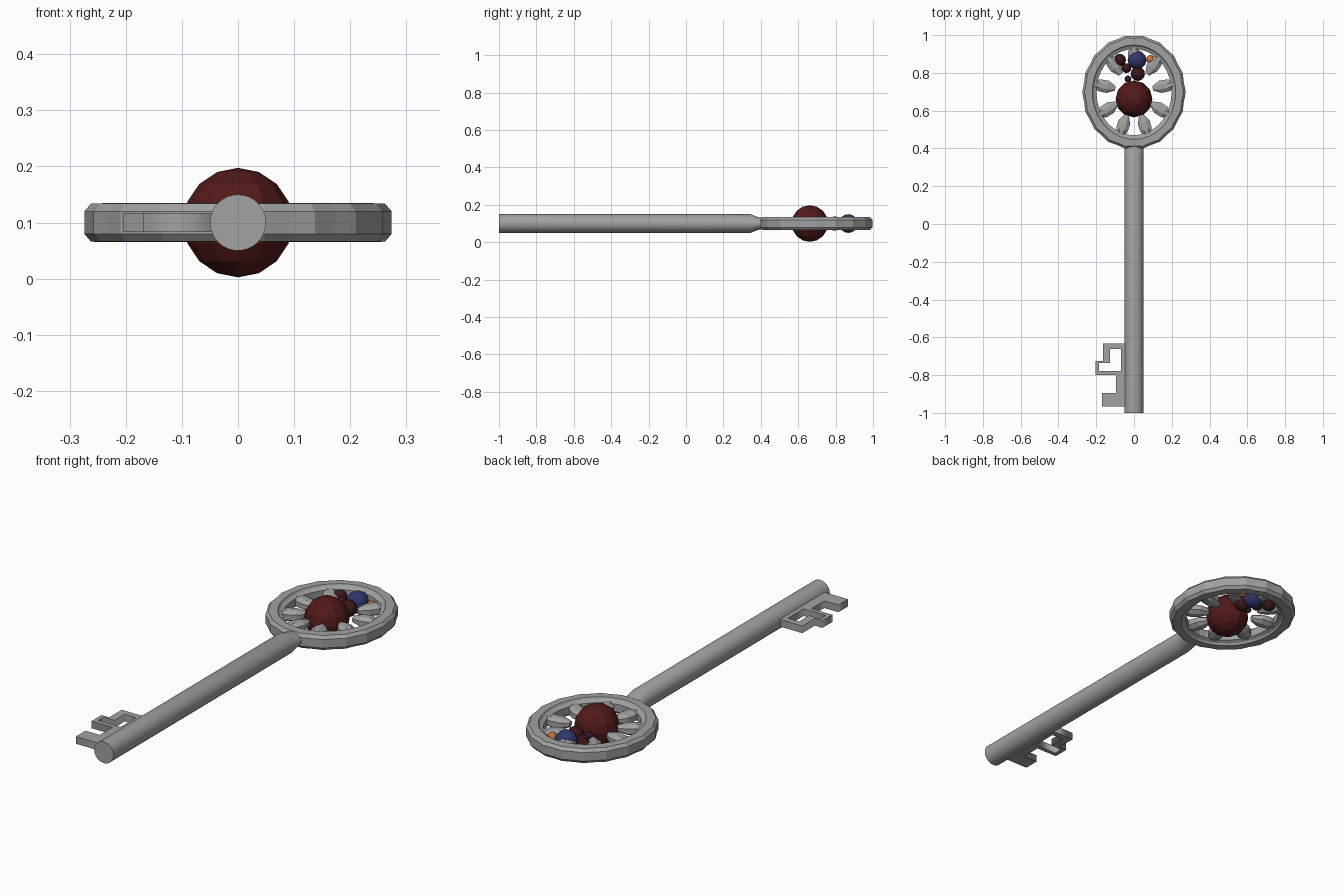
import bpy, bmesh, math
from mathutils import Vector

if "Cube" in bpy.data.objects:
    bpy.data.objects.remove(bpy.data.objects["Cube"])

ZC = 0.1      # mid height of the key
RY = 0.698    # centre of the bow ring


def material(name, rgb):
    m = bpy.data.materials.new(name)
    m.diffuse_color = (*rgb, 1)
    m.use_nodes = True
    m.node_tree.nodes["Principled BSDF"].inputs["Base Color"].default_value = m.diffuse_color
    return m


GREY = material("grey metal", (0.36, 0.36, 0.36))
RED = material("dark red gem", (0.085, 0.010, 0.010))
MAROON = material("deep maroon gem", (0.045, 0.009, 0.009))
BLUE = material("blue gem", (0.03, 0.038, 0.15))
PURPLE = material("purple gem", (0.035, 0.012, 0.04))
ORANGE = material("orange gem", (0.6, 0.16, 0.035))


def finish(bm, name, mat, smooth=None):
    bmesh.ops.recalc_face_normals(bm, faces=bm.faces)
    me = bpy.data.meshes.new(name)
    bm.to_mesh(me)
    bm.free()
    ob = bpy.data.objects.new(name, me)
    bpy.context.collection.objects.link(ob)
    me.materials.append(mat)
    if smooth:
        bpy.ops.object.select_all(action='DESELECT')
        ob.select_set(True)
        bpy.context.view_layer.objects.active = ob
        bpy.ops.object.shade_smooth_by_angle(angle=math.radians(smooth))
    return ob


def loft(bm, rings, closed=False):
    loops = [[bm.verts.new(p) for p in r] for r in rings]
    n = len(loops[0])
    for i in range(len(loops) if closed else len(loops) - 1):
        a, b = loops[i], loops[(i + 1) % len(loops)]
        for j in range(n):
            bm.faces.new((a[j], a[(j + 1) % n], b[(j + 1) % n], b[j]))
    if not closed:
        bm.faces.new(loops[0])
        bm.faces.new(loops[-1])


# Round shaft, flattened where it meets the ring
bm = bmesh.new()
loft(bm, [[(0.05 * math.cos(t), y, ZC + h * math.sin(t))
           for t in (2 * math.pi * k / 32 for k in range(32))]
          for y, h in ((-1, .05), (.345, .05), (.385, .034), (.42, .03))])
finish(bm, "shaft", GREY, 30)

# Oval ring with a chamfered, slightly scalloped rim
half = [(0, .02), (-.012, .034), (-.05, .035), (-.056, .026), (-.072, .018)]
profile = half + [(d, -z) for d, z in reversed(half)]
bm = bmesh.new()
rings = []
SEG = 36
for k in range(SEG):
    t = 2 * math.pi * k / SEG
    w = 0.003 * math.cos(18 * t)
    ring = []
    for d, z in profile:
        e = d + (w if d > -.02 else 0)
        ring.append(((.271 + e) * math.cos(t), RY + (.3 + e) * math.sin(t), ZC + z))
    rings.append(ring)
loft(bm, rings, closed=True)
finish(bm, "bow_ring", GREY)

# Nine petals pointing inwards from the ring
bm = bmesh.new()
sections = [(0, .022, .022), (.03, .032, .026), (.07, .033, .024), (.112, .012, .014)]
for k in range(9):
    t = math.radians(90 + 40 * k)
    start = Vector((.212 * math.cos(t), RY + .241 * math.sin(t), ZC))
    inward = (Vector((0, RY, ZC)) - start).normalized()
    side = Vector((-inward.y, inward.x, 0))
    loft(bm, [[start + inward * d + side * (w * a) + Vector((0, 0, h * b))
               for a, b in ((1, .5), (.4, 1), (-.4, 1), (-1, .5),
                            (-1, -.5), (-.4, -1), (.4, -1), (1, -.5))]
              for d, w, h in sections])
finish(bm, "petals", GREY)

# Key bit: flat outline with one window
outer = [(-.03, -.632), (-.164, -.632), (-.164, -.725), (-.204, -.725),
         (-.204, -.799), (-.095, -.799), (-.095, -.894), (-.169, -.894),
         (-.169, -.966), (-.03, -.966)]
window = [(-.069, -.661), (-.127, -.661), (-.127, -.737), (-.185, -.737),
          (-.185, -.778), (-.069, -.778)]
cu = bpy.data.curves.new("key_bit", 'CURVE')
cu.dimensions = '2D'
cu.fill_mode = 'BOTH'
cu.extrude = 0.017
for pts in (outer, window):
    s = cu.splines.new('POLY')
    s.points.add(len(pts) - 1)
    for p, (x, y) in zip(s.points, pts):
        p.co = (x, y, 0, 1)
    s.use_cyclic_u = True
bit = bpy.data.objects.new("key_bit", cu)
bpy.context.collection.objects.link(bit)
bit.location.z = ZC
cu.materials.append(GREY)
bpy.ops.object.select_all(action='DESELECT')
bit.select_set(True)
bpy.context.view_layer.objects.active = bit
bpy.ops.object.convert(target='MESH')


# Faceted gems
def gem(name, x, y, r, mat):
    b = bmesh.new()
    bmesh.ops.create_uvsphere(b, u_segments=12, v_segments=8, radius=r)
    for v in b.verts:
        v.co += Vector((x, y, ZC))
    finish(b, name, mat)


gem("large_gem", 0, .662, .0975, RED)
gem("blue_gem", .016, .868, .05, BLUE)
gem("middle_gem", .02, .795, .038, MAROON)
gem("left_gem", -.075, .868, .033, MAROON)
gem("small_gem", -.04, .825, .026, MAROON)
gem("tiny_gem", -.032, .768, .018, PURPLE)
gem("orange_gem", .087, .872, .023, ORANGE)
